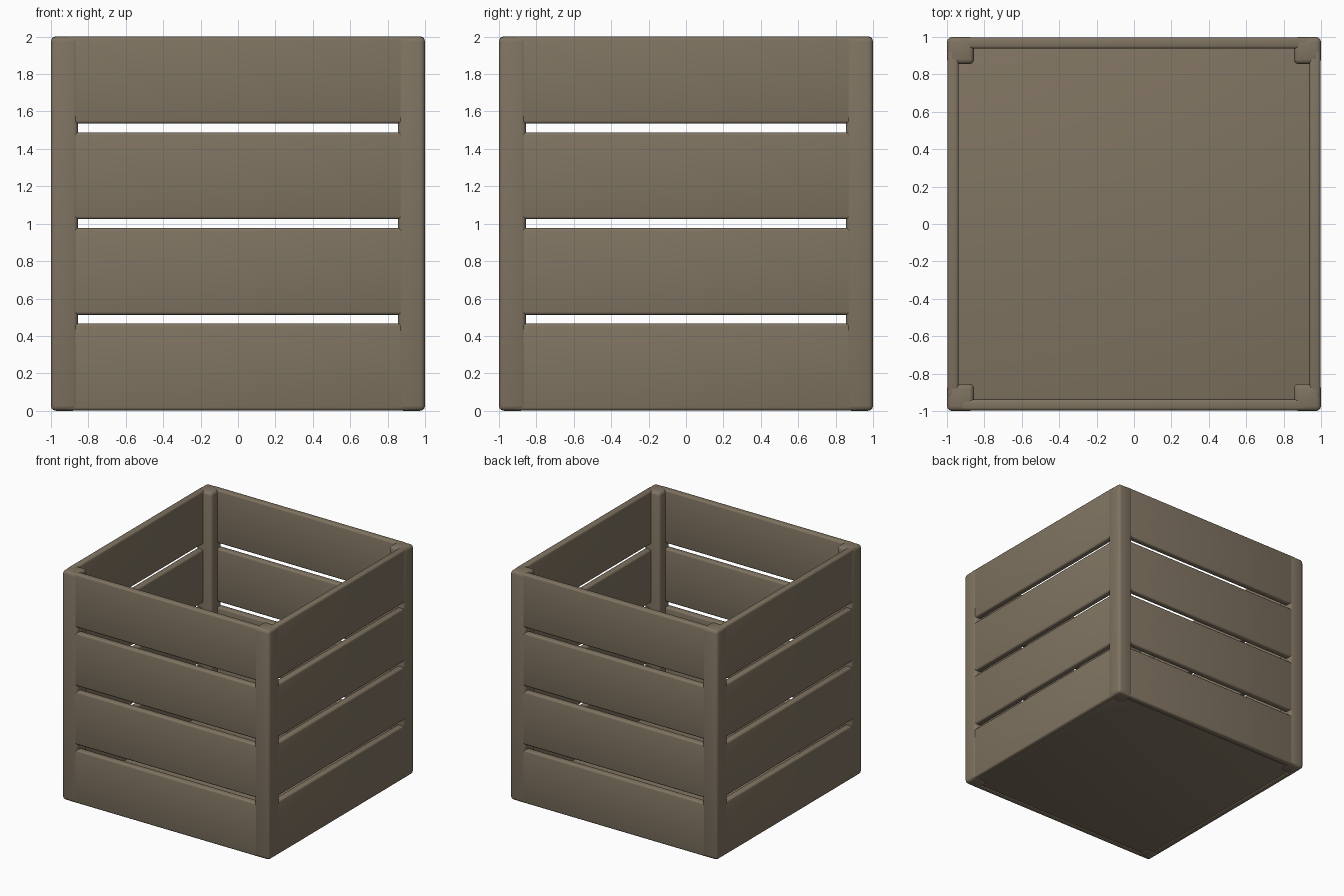
import bpy
from math import radians, pi
from mathutils import Matrix

cube = bpy.data.objects.get("Cube")
if cube:
    bpy.data.objects.remove(cube, do_unlink=True)

# Weathered wood colour
WOOD = (0.215, 0.173, 0.120, 1.0)
wood = bpy.data.materials.new("weathered_wood")
wood.use_nodes = True
wood.diffuse_color = WOOD
bsdf = wood.node_tree.nodes["Principled BSDF"]
bsdf.inputs["Base Color"].default_value = WOOD
bsdf.inputs["Roughness"].default_value = 0.8


def board(name, size, location, bevel, turn=0.0):
    """Round-edged box, placed and then turned about the crate's centre line."""
    bpy.ops.mesh.primitive_cube_add(size=1)
    obj = bpy.context.object
    obj.name = name
    obj.data.transform(Matrix.Rotation(turn, 4, "Z")
                       @ Matrix.Translation(location)
                       @ Matrix.Diagonal((*size, 1)))
    obj.data.materials.append(wood)
    mod = obj.modifiers.new("rounded_edges", "BEVEL")
    mod.width = bevel
    mod.segments = 3
    bpy.ops.object.modifier_apply(modifier=mod.name)
    bpy.ops.object.shade_smooth_by_angle(angle=radians(40))
    return obj


POST = 0.145       # post width
SLAT_H = 0.465     # slat height
PITCH = 0.511      # slat spacing
THICK = 0.06       # board thickness

# Bottom panel
board("floor_panel", (1.88, 1.88, 0.055), (0, 0, 0.0325), 0.006)

for side, label in enumerate(("front", "left", "back", "right")):
    turn = side * pi / 2
    # Corner post at one end of each side
    inset = 1 - POST / 2
    board(f"{label}_corner_post", (POST, POST, 2), (inset, -inset, 1), 0.026, turn)
    # Four slats between the posts
    for row in range(4):
        z = 0.002 + SLAT_H / 2 + row * PITCH
        board(f"{label}_slat_{row + 1}", (1.86, THICK, SLAT_H),
              (0, -0.967, z), 0.016, turn)
